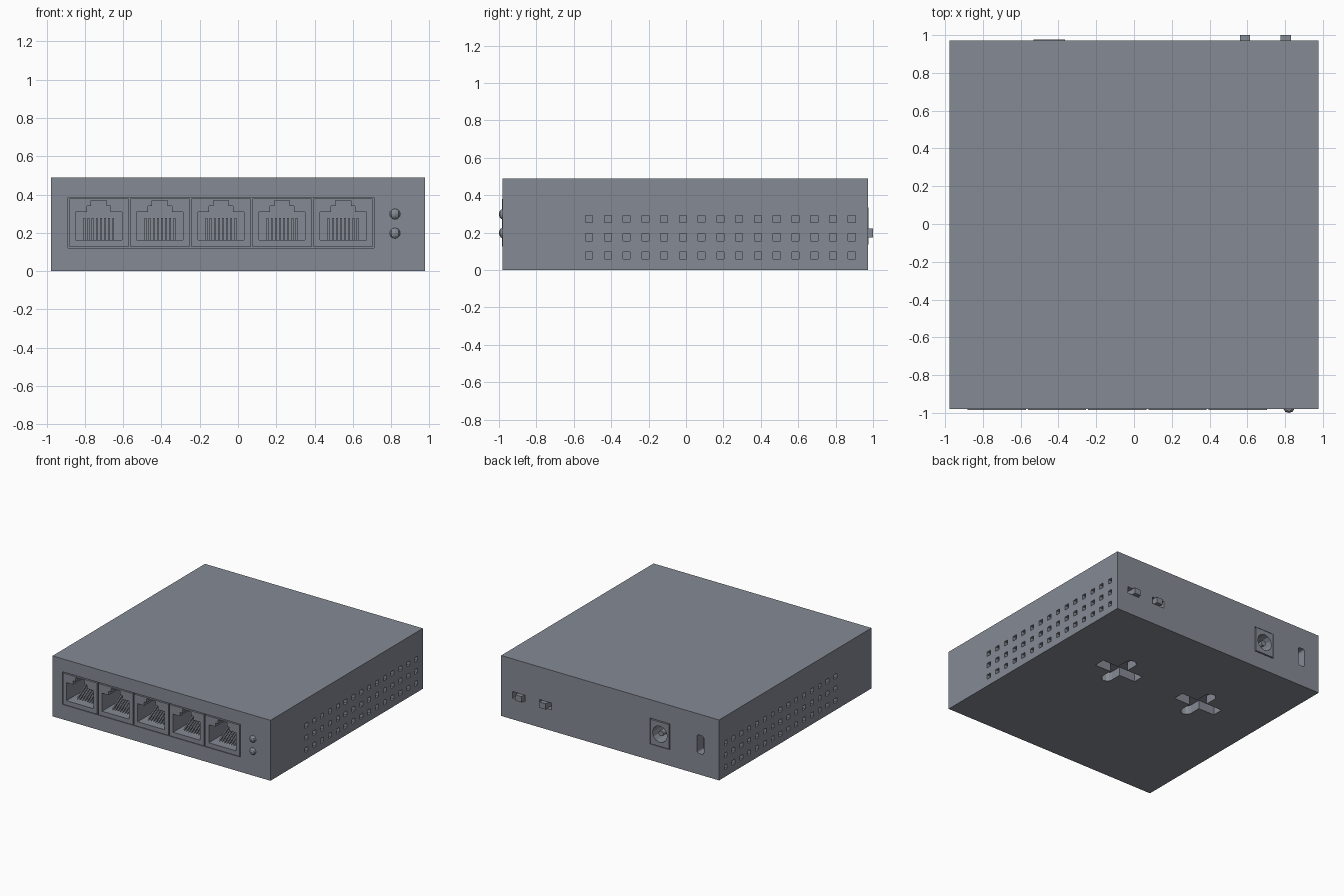
import bpy, bmesh, math
from mathutils import Vector

if "Cube" in bpy.data.objects:
    bpy.data.objects.remove(bpy.data.objects["Cube"])

X, YF, YB, H = 0.977, -0.98, 0.972, 0.49
paint = bpy.data.materials.new("slate_grey")
paint.diffuse_color = (0.235, 0.255, 0.295, 1)
paint.use_nodes = True
paint.node_tree.nodes["Principled BSDF"].inputs["Base Color"].default_value = paint.diffuse_color


def place(u, v, w, axis):
    # (u, v) lies in the plane facing the axis, w runs along the axis
    return Vector({'x': (w, u, v), 'y': (u, w, v), 'z': (u, v, w)}[axis])


def prism(bm, pts, axis, a, b):
    lo = [bm.verts.new(place(u, v, a, axis)) for u, v in pts]
    hi = [bm.verts.new(place(u, v, b, axis)) for u, v in pts]
    bm.faces.new(lo)
    bm.faces.new(hi)
    for i in range(len(pts)):
        j = (i + 1) % len(pts)
        bm.faces.new((lo[i], lo[j], hi[j], hi[i]))


def rect(u0, u1, v0, v1):
    return [(u0, v0), (u1, v0), (u1, v1), (u0, v1)]


def circle(u, v, r, n=16):
    return [(u + r * math.cos(2 * math.pi * i / n), v + r * math.sin(2 * math.pi * i / n)) for i in range(n)]


def slot(u, v, w, h, r, n=3):
    # upright slot with rounded corners
    pts = []
    for k, (sx, sy) in enumerate(((1, 1), (-1, 1), (-1, -1), (1, -1))):
        for i in range(n + 1):
            a = (k + i / n) * math.pi / 2
            pts.append((u + sx * (w / 2 - r) + r * math.cos(a), v + sy * (h / 2 - r) + r * math.sin(a)))
    return pts


def cross(u, v, lx, ly, r, n=6):
    # square-ended arms along x, round-ended arms along y
    pts = []
    for k in range(4):
        t = k * math.pi / 2
        c, s = math.cos(t), math.sin(t)
        if k % 2 == 0:
            arm = [(lx / 2, -r), (lx / 2, r)]
        else:
            arm = [(ly / 2 - r + r * math.sin(math.pi * i / n), -r * math.cos(math.pi * i / n)) for i in range(n + 1)]
        for p, q in arm + [(r, r)]:
            pts.append((u + p * c - q * s, v + p * s + q * c))
    return pts


def finish(name, bm):
    bmesh.ops.recalc_face_normals(bm, faces=bm.faces)
    me = bpy.data.meshes.new(name)
    bm.to_mesh(me)
    bm.free()
    me.materials.append(paint)
    ob = bpy.data.objects.new(name, me)
    bpy.context.collection.objects.link(ob)
    return ob


def make(name, parts):
    bm = bmesh.new()
    for p in parts:
        prism(bm, *p)
    return finish(name, bm)


def carve(ob, parts):
    cutter = make(ob.name + "_cutter", parts)
    cutter.hide_render = True
    m = ob.modifiers.new("cut", 'BOOLEAN')
    m.operation, m.solver, m.object = 'DIFFERENCE', 'EXACT', cutter
    bpy.context.view_layer.update()
    me = bpy.data.meshes.new_from_object(ob.evaluated_get(bpy.context.evaluated_depsgraph_get()))
    ob.modifiers.clear()
    ob.data = me
    bpy.data.objects.remove(cutter)


# case: vents, port bay, rear openings and wall-mount crosses cut out
case = make("case", [(rect(-X, X, YF, YB), 'z', 0, H)])
cuts = [(rect(-0.888, 0.71, 0.12, 0.385), 'y', YF - 0.1, -0.63)]
for s in (-1, 1):
    for i in range(15):
        for z in (0.077, 0.175, 0.273):
            y = -0.518 + 0.1003 * i
            cuts.append((rect(y - 0.019, y + 0.019, z - 0.019, z + 0.019), 'x', s * (X - 0.03), s * (X + 0.05)))
for x in (0.37, -0.4):
    cuts.append((cross(x, 0.265, 0.38, 0.36, 0.045), 'z', -0.05, 0.07))
switches = ((0.765, 0.875, 0.775), (0.525, 0.635, 0.56))
for a, b, t in switches:
    cuts.append((rect(a, b, 0.17, 0.225), 'y', YB - 0.05, YB + 0.1))
cuts.append((slot(-0.81, 0.245, 0.06, 0.15, 0.015), 'y', YB - 0.08, YB + 0.1))
cuts.append((rect(-0.537, -0.36, 0.13, 0.34), 'y', YB - 0.18, YB + 0.1))
carve(case, cuts)

# five network ports with stepped openings and sloped contacts
for k in range(5):
    cx = -0.727 + 0.319 * k
    port = make(f"port_{k + 1}", [(rect(cx - 0.154, cx + 0.154, 0.126, 0.379), 'y', YF - 0.005, -0.62)])
    half = [(0.121, 0.163), (0.121, 0.309), (0.062, 0.309), (0.062, 0.34), (0.04, 0.34), (0.04, 0.37)]
    prof = [(cx + u, v) for u, v in half] + [(cx - u, v) for u, v in reversed(half)]
    carve(port, [(prof, 'y', YF - 0.1, -0.68)])
    pins = []
    for i in range(8):
        px = cx + (i - 3.5) * 0.0215
        pins.append(([(-0.93, 0.16), (-0.91, 0.16), (-0.73, 0.262), (-0.675, 0.262),
                      (-0.675, 0.277), (-0.735, 0.277)], 'x', px - 0.005, px + 0.005))
    make(f"port_contacts_{k + 1}", pins)

# indicator lights, low-poly domes
for i, z in enumerate((0.298, 0.198)):
    bm = bmesh.new()
    bmesh.ops.create_uvsphere(bm, u_segments=8, v_segments=6, radius=0.028)
    bmesh.ops.scale(bm, vec=(1, 0.72, 1), verts=bm.verts)
    bmesh.ops.translate(bm, vec=(0.82, YF, z), verts=bm.verts)
    finish(f"indicator_light_{i + 1}", bm)

# power socket with centre pin
socket = make("power_socket", [(rect(-0.531, -0.366, 0.136, 0.334), 'y', YB - 0.2, YB + 0.005)])
carve(socket, [(circle(-0.449, 0.235, 0.066, 12), 'y', YB - 0.15, YB + 0.1)])
make("power_pin", [(circle(-0.449, 0.235, 0.022, 12), 'y', YB - 0.17, YB - 0.01)])

# rear slide switches
for i, (a, b, t) in enumerate(switches):
    make(f"switch_tab_{i + 1}", [(rect(t, t + 0.055, 0.174, 0.221), 'y', YB - 0.06, 1.0)])
